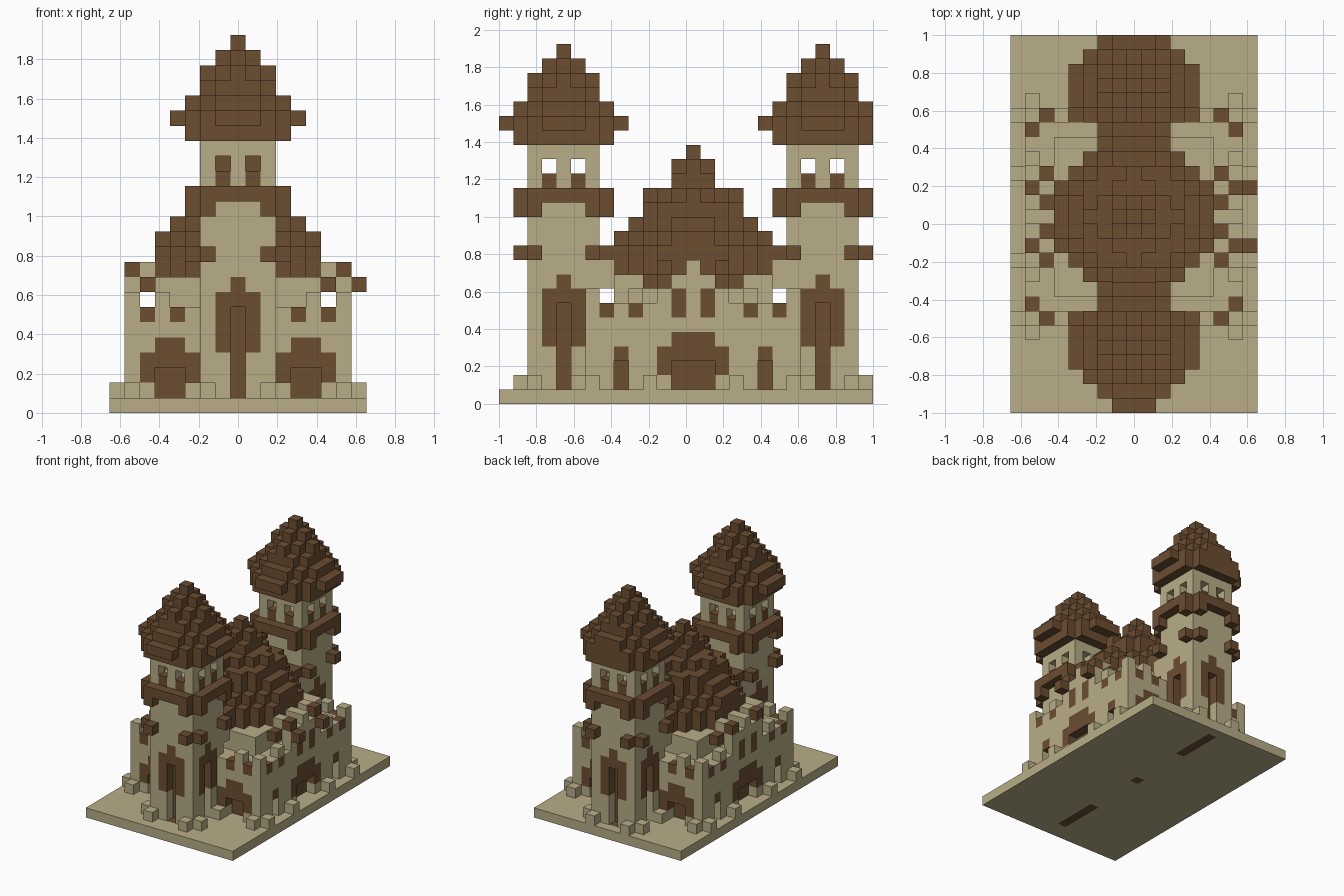
import bpy, bmesh
from mathutils import Vector

if "Cube" in bpy.data.objects:
    bpy.data.objects.remove(bpy.data.objects["Cube"], do_unlink=True)

U = 2 / 26            # edge length of one building block
grid = {}             # block position -> part name
colour_of = {}        # part name -> material
BOTH = (-1, 1)


def material(name, rgb):
    m = bpy.data.materials.new(name)
    m.use_nodes = True
    m.diffuse_color = (*rgb, 1)
    m.node_tree.nodes["Principled BSDF"].inputs["Base Color"].default_value = (*rgb, 1)
    return m


stone = material("sandstone", (0.485, 0.418, 0.242))
wood = material("brown_timber", (0.147, 0.074, 0.031))


def box(x0, x1, y0, y1, z0, z1):
    return {(x, y, z) for x in range(x0, x1 + 1)
            for y in range(y0, y1 + 1) for z in range(z0, z1 + 1)}


def square(cy, h, z0, z1):
    return box(-h, h, cy - h, cy + h, z0, z1)


def disc(cy, h, reach, z):
    """Layer of a stepped round roof."""
    return {(x, y, z) for x, y, z in square(cy, h, z, z)
            if abs(x) + abs(y - cy) <= reach}


def mirrored(cells, axes="xy"):
    out = set(cells)
    if "x" in axes:
        out |= {(-x, y, z) for x, y, z in out}
    if "y" in axes:
        out |= {(x, -y, z) for x, y, z in out}
    return out


def part(name, mat, cells):
    colour_of[name] = mat
    for c in cells:
        if -13 <= c[1] <= 12:
            grid[c] = name


def carve(cells):
    for c in cells:
        grid.pop(c, None)


# Ground plate with timber inlays
part("base_plate", stone, box(-8, 8, -13, 12, 0, 0))
part("floor_inlay", wood, mirrored(box(0, 0, 7, 11, 0, 0)) | {(0, 0, 0)})

# Outer wall with walkway, and the hall inside it
part("outer_wall", stone, square(0, 7, 1, 6))
part("hall", stone, square(0, 5, 7, 8))
part("wall_merlons", stone, mirrored(
    {(7, 7, 7), (5, 7, 7), (7, 4, 7), (7, 2, 7), (7, 6, 7)}) - {(7, 6, 7)})
part("wall_merlons", stone, mirrored({(7, 7, 7)}))
carve(mirrored({(7, 6, 7)}))
part("embrasures", wood, mirrored(
    {(6, 7, 6), (4, 7, 6), (7, 6, 6), (7, 4, 6)}))

# Gates at front and back of the wall
part("end_gate_frames", wood, mirrored(
    box(3, 6, 7, 7, 2, 3) | box(4, 5, 7, 7, 4, 4) | box(4, 5, 6, 6, 1, 2)))
carve(mirrored(box(4, 5, 7, 7, 1, 2)))

# Gatehouses on both sides, with a walkway passing through
part("gatehouse", stone, mirrored(box(6, 7, -2, 2, 7, 8)
     | {(7, 0, 9), (6, 0, 9), (6, 2, 9)}))
carve(mirrored(box(6, 6, -2, 2, 7, 7)))
part("gatehouse_caps", wood, mirrored({(7, 2, 9), (6, 3, 8), (6, 1, 8)}))
part("gatehouse_brackets", wood, mirrored({(8, 2, 8)}, "y"))
part("gatehouse_windows", wood, mirrored(box(7, 7, 1, 1, 6, 7)))
part("side_gate_frames", wood, mirrored(
    box(7, 7, -2, 2, 2, 3) | box(7, 7, -1, 1, 4, 4) | box(6, 6, -1, 1, 1, 2)))
carve(mirrored(box(7, 7, -1, 1, 1, 2)))
part("side_slits", wood, mirrored(box(6, 6, 5, 5, 1, 2) | {(7, 5, 3)}))
carve(mirrored(box(7, 7, 5, 5, 1, 2)))

# Footing blocks round the wall
part("wall_footings", stone, mirrored(
    {(7, 8, 1), (3, 8, 1), (8, 7, 1), (8, 3, 1)}))


def corner_blocks(cy, z):
    """Pairs of blocks flanking each corner of a tower."""
    return {(sx * a, cy + sy * b, z) for sx in BOTH for sy in BOTH
            for a, b in ((2, 3), (3, 2))}


# Bridges from the towers to the hall
part("bridges", stone, mirrored(box(-2, 2, 6, 6, 8, 9)))
part("bridge_roofs", wood, mirrored(box(-2, 2, 5, 6, 10, 10)))

# The two towers
for label, s in (("front", -1), ("back", 1)):
    cy = 9 * s
    part(label + "_tower", stone, square(cy, 2, 1, 17))
    part(label + "_tower_footings", stone, corner_blocks(cy, 1))
    part(label + "_tower_brackets", wood,
         corner_blocks(cy, 10) | corner_blocks(cy, 13))
    part(label + "_tower_gallery", wood,
         disc(cy, 3, 5, 14) - square(cy, 2, 14, 14))

    # Tall doors on the three outer faces
    frame, slot, core = set(), set(), set()
    for dx, dy in ((-1, 0), (1, 0), (0, s)):
        for w in (-1, 0, 1):
            x, y = 2 * dx + w * abs(dy), cy + 2 * dy + w * abs(dx)
            frame |= box(x, x, y, y, 4, 8 if w == 0 else 7)
            if w == 0:
                slot |= box(x, x, y, y, 1, 6)
                core |= box(x - dx, x - dx, y - dy, y - dy, 1, 6)
    part(label + "_tower_doors", wood, frame | core)
    carve(slot)

    # Windows open right through the tower above timber sills
    sills = {(a, cy + b, 15) for i in BOTH for j in BOTH
             for a, b in ((i, 2 * j), (2 * j, i))}
    part(label + "_tower_sills", wood, sills)
    for d in BOTH:
        carve(box(d, d, cy - 2, cy + 2, 16, 16))
        carve(box(-2, 2, cy + d, cy + d, 16, 16))

    # Stepped pointed roof: half width and reach of each layer
    for z, (h, reach) in enumerate(
            ((3, 5), (4, 5), (3, 4), (2, 3), (2, 2), (1, 1), (0, 0)), 18):
        part(label + "_tower_roof", wood, disc(cy, h, reach, z))

# Stepped hall roof
for z, (h, reach) in enumerate(
        ((5, 7), (5, 7), (5, 6), (4, 5), (3, 5), (3, 3), (1, 2), (1, 1), (0, 0)), 9):
    part("hall_roof", wood, disc(0, h, reach, z))

# Corner offsets of the face on each side of a block
SIDES = [Vector(v) for v in ((1, 0, 0), (0, 1, 0), (0, 0, 1))]


def build(name, cells):
    """Skin the open sides of a part's blocks and merge the flat areas."""
    bm = bmesh.new()
    for c in cells:
        mid = Vector(c) + Vector((0, 0.5, 0.5))
        for i in range(3):
            for s in BOTH:
                n = SIDES[i] * s
                if tuple(int(c[k] + n[k]) for k in range(3)) in grid:
                    continue
                a, b = SIDES[(i + 1) % 3] / 2, SIDES[(i + 2) % 3] * s / 2
                f = mid + n / 2
                bm.faces.new([bm.verts.new((f + p) * U) for p in
                              (-a - b, a - b, a + b, b - a)])
    bmesh.ops.remove_doubles(bm, verts=bm.verts, dist=U / 100)
    bmesh.ops.dissolve_limit(bm, angle_limit=0.01, verts=bm.verts, edges=bm.edges)
    mesh = bpy.data.meshes.new(name)
    bm.to_mesh(mesh)
    bm.free()
    mesh.materials.append(colour_of[name])
    bpy.context.collection.objects.link(bpy.data.objects.new(name, mesh))


for name in colour_of:
    build(name, [c for c, owner in grid.items() if owner == name])
